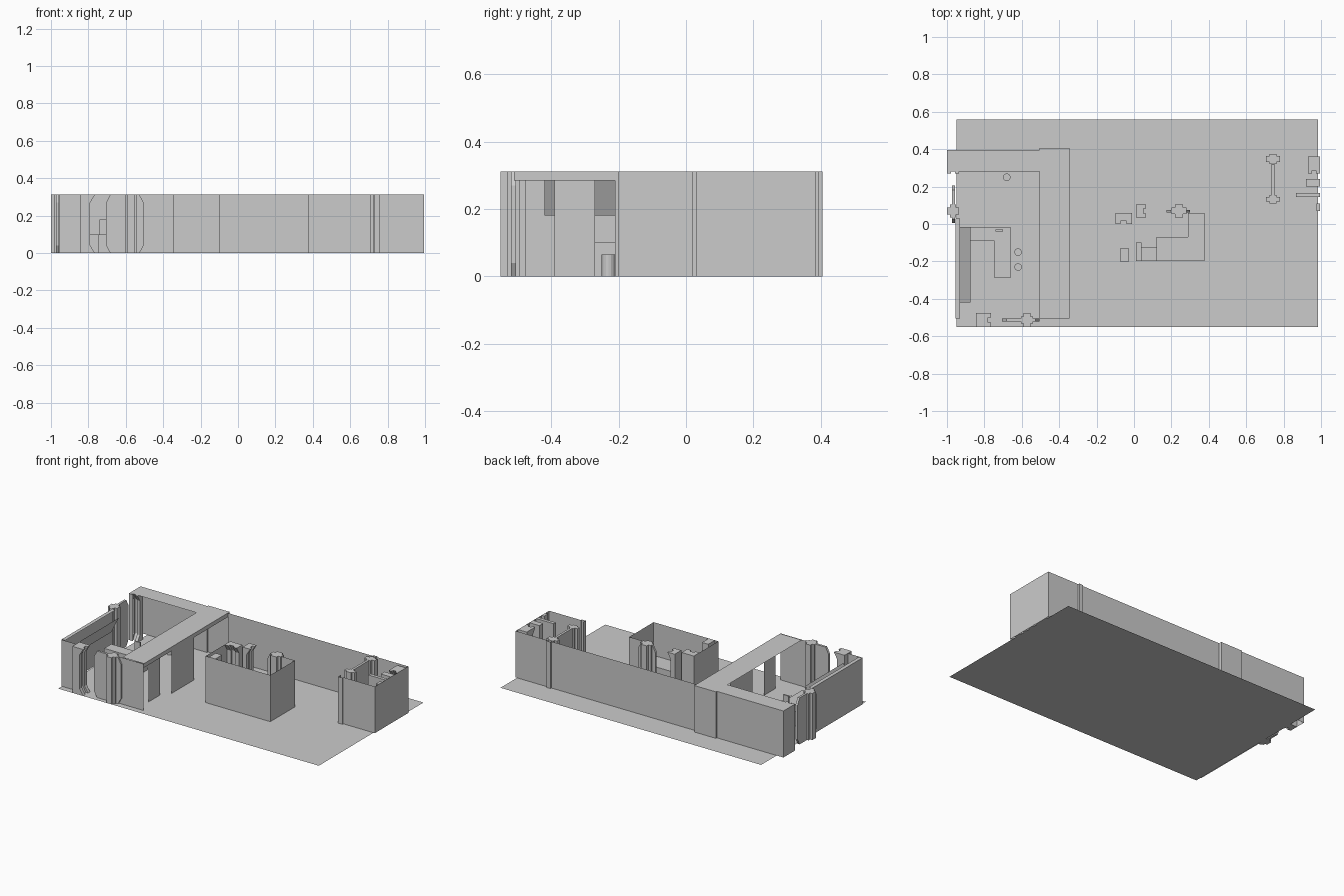
import bpy, bmesh, math
from mathutils import Vector

if "Cube" in bpy.data.objects:
    bpy.data.objects.remove(bpy.data.objects["Cube"])

H = 0.312   # wall height


def make(name, verts, faces):
    me = bpy.data.meshes.new(name)
    me.from_pydata(verts, [], faces)
    me.update()
    ob = bpy.data.objects.new(name, me)
    bpy.context.collection.objects.link(ob)
    return ob


def sheet(name, pts, z):
    """Flat polygon at height z."""
    return make(name, [(x, y, z) for x, y in pts], [list(range(len(pts)))])


def wall(name, pts, z0=0.0, z1=H):
    """Zero-thickness wall following a plan path."""
    n = len(pts)
    v = [(x, y, z0) for x, y in pts] + [(x, y, z1) for x, y in pts]
    return make(name, v, [(i, i + 1, n + i + 1, n + i) for i in range(n - 1)])


def solid(name, base, offset):
    """Closed prism: base polygon of 3D points swept by an offset."""
    n = len(base)
    off = Vector(offset)
    v = [Vector(p) for p in base] + [Vector(p) + off for p in base]
    f = [list(range(n))[::-1], list(range(n, 2 * n))]
    f += [(i, (i + 1) % n, n + (i + 1) % n, n + i) for i in range(n)]
    ob = make(name, v, f)
    bm = bmesh.new()
    bm.from_mesh(ob.data)
    bmesh.ops.recalc_face_normals(bm, faces=bm.faces)
    bm.to_mesh(ob.data)
    bm.free()
    return ob


def prism(name, plan, z0, z1):
    return solid(name, [(x, y, z0) for x, y in plan], (0, 0, z1 - z0))


def box(name, x0, x1, y0, y1, z0=0.0, z1=H):
    return prism(name, [(x0, y0), (x1, y0), (x1, y1), (x0, y1)], z0, z1)


def post(name, along, a, b, c, d, tip):
    """Door post: a..b along the door, c..d across, hollow chamfered edge
    on the side given by tip (+1 / -1) that receives the door leaf."""
    s = 0.025
    e, o = (b, a) if tip > 0 else (a, b)
    inner = e - tip * s
    prof = [(o, 0), (e, 0), (inner, 0.04), (inner, 0.27), (e, H), (o, H)]
    th = (d - c) * 0.32
    flip = (lambda u, w, z: (u, w, z)) if along == 'x' else (lambda u, w, z: (w, u, z))
    # cheeks on both sides, deeper core between them
    for i, w in enumerate((c, d - th)):
        solid(f"{name}_cheek_{i}", [flip(u, w, z) for u, z in prof], flip(0, th, 0))
    core = [(o, 0), (e - tip * s * 0.6, 0), (inner - tip * .012, 0.04),
            (inner - tip * .012, 0.27), (e - tip * s * 0.6, H), (o, H)]
    solid(f"{name}_core", [flip(u, c + th, z) for u, z in core], flip(0, d - c - 2 * th, 0))


def leaf(name, along, a, b, c, d):
    """Door leaf with chamfered ends."""
    k = 0.022
    prof = [(a + k, 0), (b - k, 0), (b, 0.04), (b, 0.27), (b - k, H), (a + k, H), (a, 0.27), (a, 0.04)]
    flip = (lambda u, w, z: (u, w, z)) if along == 'x' else (lambda u, w, z: (w, u, z))
    solid(name, [flip(u, c, z) for u, z in prof], flip(0, d - c, 0))


def cross_post(name, along, a, b, c, d):
    """Door housing with a cross-shaped plan."""
    m, q = (a + b) / 2, (b - a) / 2
    w, t = (c + d) / 2, (d - c) / 4
    fl = (lambda u, v: (u, v)) if along == 'x' else (lambda u, v: (v, u))
    h = q * 0.55
    plan = [(m - h, c), (m + h, c), (m + h, w - t), (b, w - t), (b, w + t), (m + h, w + t),
            (m + h, d), (m - h, d), (m - h, w + t), (a, w + t), (a, w - t), (m - h, w - t)]
    prism(name, [fl(*p) for p in plan], 0, H)


# Floor
sheet("floor", [(-.95, -.55), (.985, -.55), (.985, .56), (-.95, .56)], 0)

# Long back wall with shallow pilasters, wrapping the right end
wall("back_and_right_wall", [(-.97, .27), (-1, .27), (-1, .395), (-.505, .395), (-.505, .405),
     (-.345, .405), (-.345, .385), (.73, .385), (.73, .395), (.76, .395), (.76, .385),
     (.995, .385), (.995, .03), (.76, .03), (.76, .02), (.73, .02), (.73, .05)])

# Left room walls
wall("left_room_corner_wall", [(-.955, .04), (-.955, -.51), (-.84, -.51)])
wall("left_room_front_wall", [(-.545, -.51), (-.345, -.51)])
wall("left_room_side_panel", [(-.39, -.39), (-.39, -.27)])
wall("left_room_side_wall", [(-.345, -.21), (-.345, .025)])
wall("left_room_header", [(-.345, -.51), (-.345, -.21)], .285)
wall("left_room_far_header", [(-.345, .025), (-.345, .385)], .285)

# Left room ceiling band
sheet("ceiling_back", [(-1, .28), (-.505, .28), (-.505, .395), (-1, .395)], H)
sheet("ceiling_right", [(-.505, -.505), (-.345, -.505), (-.345, .405), (-.505, .405)], H)
sheet("ceiling_left_rim", [(-.955, -.505), (-.93, -.505), (-.93, .03), (-.955, .03)], H)

# Middle room walls
wall("middle_room_wall", [(-.1, .05), (-.1, -.2), (.38, -.2), (.38, .06), (.26, .06)])

# Front door of the left room
post("front_door_post", 'x', -.845, -.765, -.55, -.475, 1)
cross_post("front_door_housing", 'x', -.605, -.54, -.55, -.475)
leaf("front_door_leaf", 'x', -.705, -.505, -.52, -.505)

# Left door of the left room
post("left_door_post", 'y', .27, .33, -1, -.935, -1)
cross_post("left_door_housing", 'y', .035, .105, -1, -.935)
leaf("left_door_leaf", 'y', .005, .205, -.972, -.957)

# Middle room doors
post("middle_back_door_post", 'x', .01, .065, .035, .105, 1)
cross_post("middle_back_door_housing", 'x', .2, .28, .035, .105)
leaf("middle_back_door_leaf", 'x', .175, .3, .062, .076)
post("middle_left_door_post", 'y', 0, .06, -.1, -.01, -1)
box("middle_left_door_housing", -.075, -.028, -.2, -.13)

# Right room door, closed
cross_post("right_door_post_back", 'y', .32, .375, .705, .78)
cross_post("right_door_post_front", 'y', .11, .155, .705, .78)
leaf("right_door_leaf", 'y', .13, .34, .734, .75)

# Right room fixtures
post("right_room_pillar", 'y', .27, .36, .93, .995, -1)
box("right_room_pier", .92, .995, .2, .24)
box("right_room_partition", .865, .995, .145, .167)
box("right_room_pipe_box", .975, .995, .07, .11)

# Middle room furniture
prism("middle_counter", [(.12, -.198), (.378, -.198), (.378, .058), (.29, .058), (.29, -.07), (.12, -.07)], 0, .09)
box("middle_low_shelf", .04, .12, -.198, -.125, 0, .07)
box("middle_side_panel", .01, .04, -.198, -.1, 0, .15)

# Left room console, sloped wall display and small monitor
prism("console", [(-.93, -.09), (-.745, -.09), (-.745, -.29), (-.66, -.29), (-.66, -.015), (-.93, -.015)], 0, .1)
make("sloped_display", [(-.93, -.42, .18), (-.93, -.015, .18), (-.875, -.015, .29), (-.875, -.42, .29)], [(0, 1, 2, 3)])
box("console_monitor", -.74, -.7, -.04, -.03, .1, .18)

# Stools
for i, (x, y) in enumerate([(-.68, .25), (-.62, -.15), (-.62, -.23)]):
    ring = [(x + .02 * math.cos(t * math.pi / 8), y + .02 * math.sin(t * math.pi / 8)) for t in range(16)]
    prism(f"stool_{i}", ring, 0, .065)
